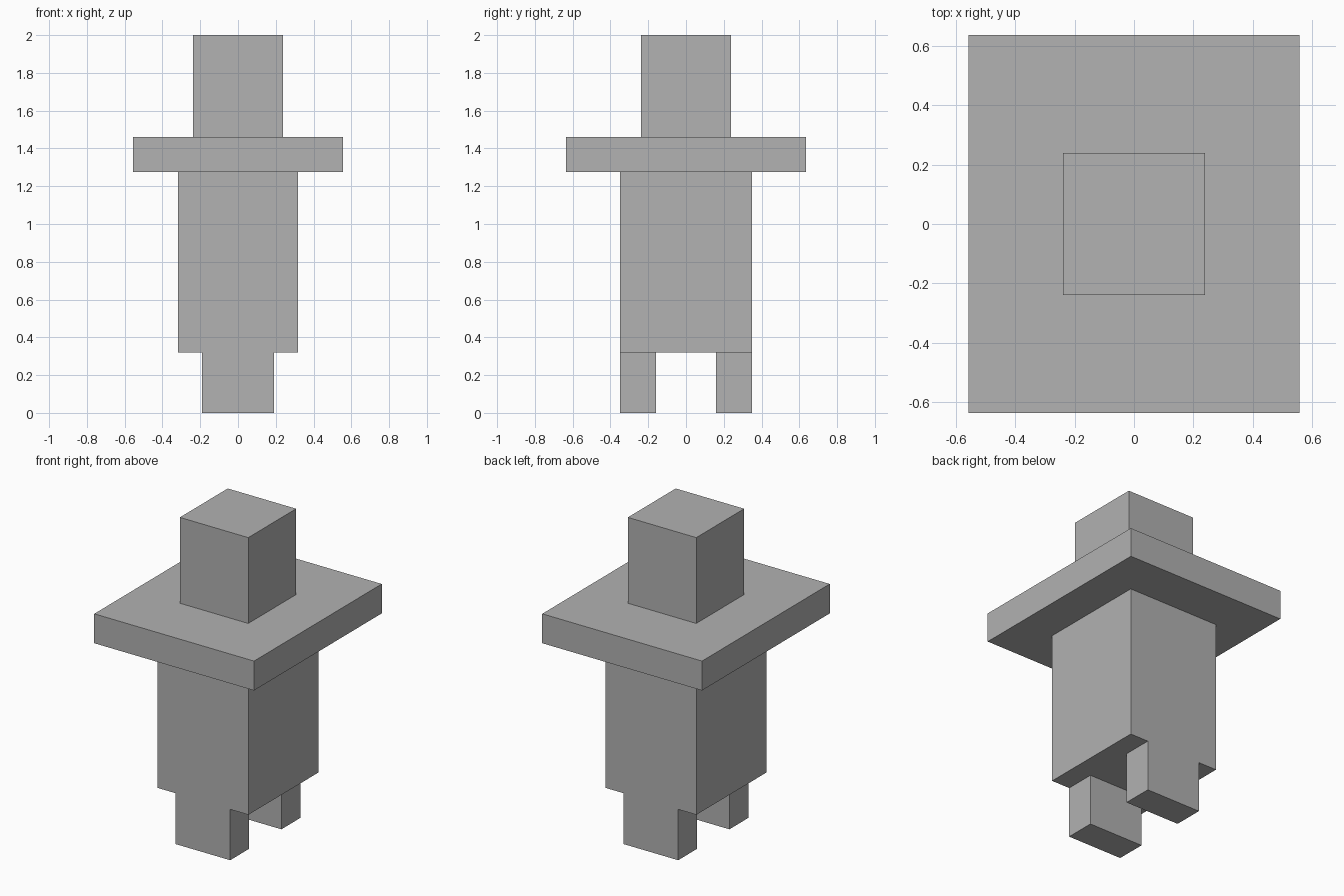
import bpy

default = bpy.data.objects.get("Cube")
if default:
    bpy.data.objects.remove(default, do_unlink=True)

# Single plain grey
grey = bpy.data.materials.new("plain grey")
grey.use_nodes = True
colour = (0.445, 0.445, 0.445, 1)
grey.diffuse_color = colour
grey.node_tree.nodes["Principled BSDF"].inputs["Base Color"].default_value = colour


def box(name, half_x, y_range, z_range):
    """Box centred on x, spanning the given y and z ranges."""
    (y0, y1), (z0, z1) = y_range, z_range
    bpy.ops.mesh.primitive_cube_add(size=1, location=(0, (y0 + y1) / 2, (z0 + z1) / 2))
    obj = bpy.context.object
    obj.name = obj.data.name = name
    obj.scale = (2 * half_x, y1 - y0, z1 - z0)
    bpy.ops.object.transform_apply(location=False, rotation=False, scale=True)
    obj.data.materials.append(grey)
    return obj


# Heights where the stacked parts meet
leg_top, body_top, slab_top, total = 0.32, 1.275, 1.46, 2.0
body_depth, leg_inner = 0.349, 0.16

# Legs, one at the front and one at the back
box("front_leg", 0.19, (-body_depth, -leg_inner), (0, leg_top))
box("back_leg", 0.19, (leg_inner, body_depth), (0, leg_top))

# Body, wide shoulder slab and head
box("body", 0.317, (-body_depth, body_depth), (leg_top, body_top))
box("shoulder_slab", 0.556, (-0.635, 0.635), (body_top, slab_top))
box("head", 0.238, (-0.238, 0.238), (slab_top, total))
